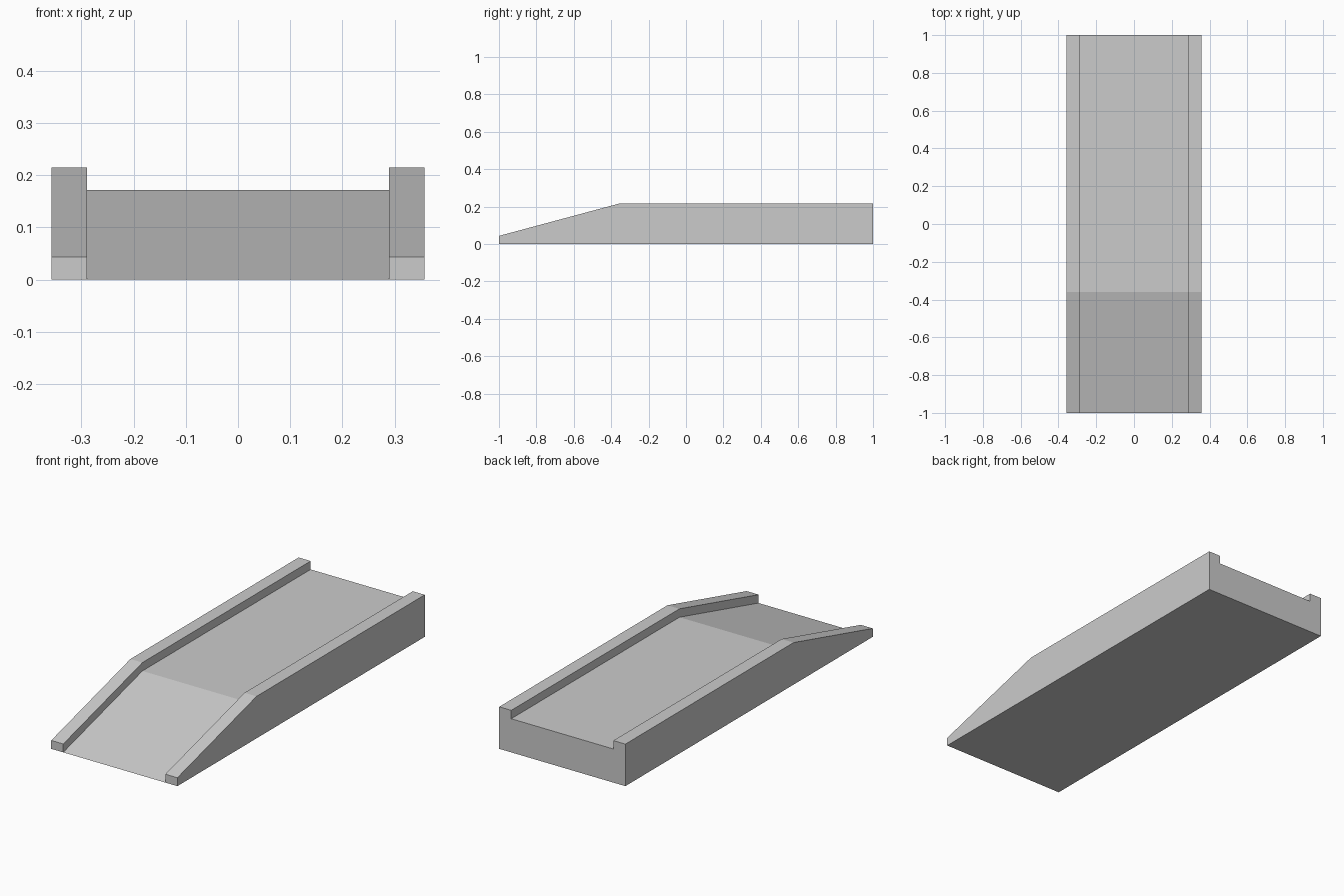
import bpy, bmesh, math

cube = bpy.data.objects.get("Cube")
if cube:
    bpy.data.objects.remove(cube, do_unlink=True)

# Main dimensions
OUTER, INNER = 0.357, 0.289
RAIL_LIFT = 0.043
STATIONS = [(-1.0, 0.0), (-0.36, 0.172), (1.0, 0.172)]  # y, deck height

grey = bpy.data.materials.new("plain_grey")
grey.use_nodes = True
color = (0.6, 0.6, 0.6, 1)
grey.diffuse_color = color
grey.node_tree.nodes["Principled BSDF"].inputs["Base Color"].default_value = color


def section(bm, y, deck):
    """Channel cross-section: raised rails either side of a deck."""
    rail = deck + RAIL_LIFT
    half = [(OUTER, 0), (OUTER, rail), (INNER, rail), (INNER, deck)]
    points = [(INNER, 0)] + half
    points += [(-x, z) for x, z in reversed(points)]
    return [bm.verts.new((x, y, z)) for x, z in points]


# Loft the sections along the ramp
bm = bmesh.new()
rings = [section(bm, y, deck) for y, deck in STATIONS]
for a, b in zip(rings, rings[1:]):
    for i in range(len(a)):
        j = (i + 1) % len(a)
        bm.faces.new((a[i], a[j], b[j], b[i]))

# Rail ends at the foot, full wall at the back
foot, back = rings[0], rings[-1]
bm.faces.new(foot[:5])
bm.faces.new(foot[5:])
bm.faces.new(back)

# Weld the foot to a knife edge and merge coplanar faces
bmesh.ops.remove_doubles(bm, verts=bm.verts[:], dist=0.0001)
bmesh.ops.dissolve_limit(bm, angle_limit=math.radians(1),
                         verts=bm.verts[:], edges=bm.edges[:])
bmesh.ops.recalc_face_normals(bm, faces=bm.faces[:])

mesh = bpy.data.meshes.new("ramp")
bm.to_mesh(mesh)
bm.free()
mesh.materials.append(grey)
ramp = bpy.data.objects.new("ramp_with_side_rails", mesh)
bpy.context.collection.objects.link(ramp)
